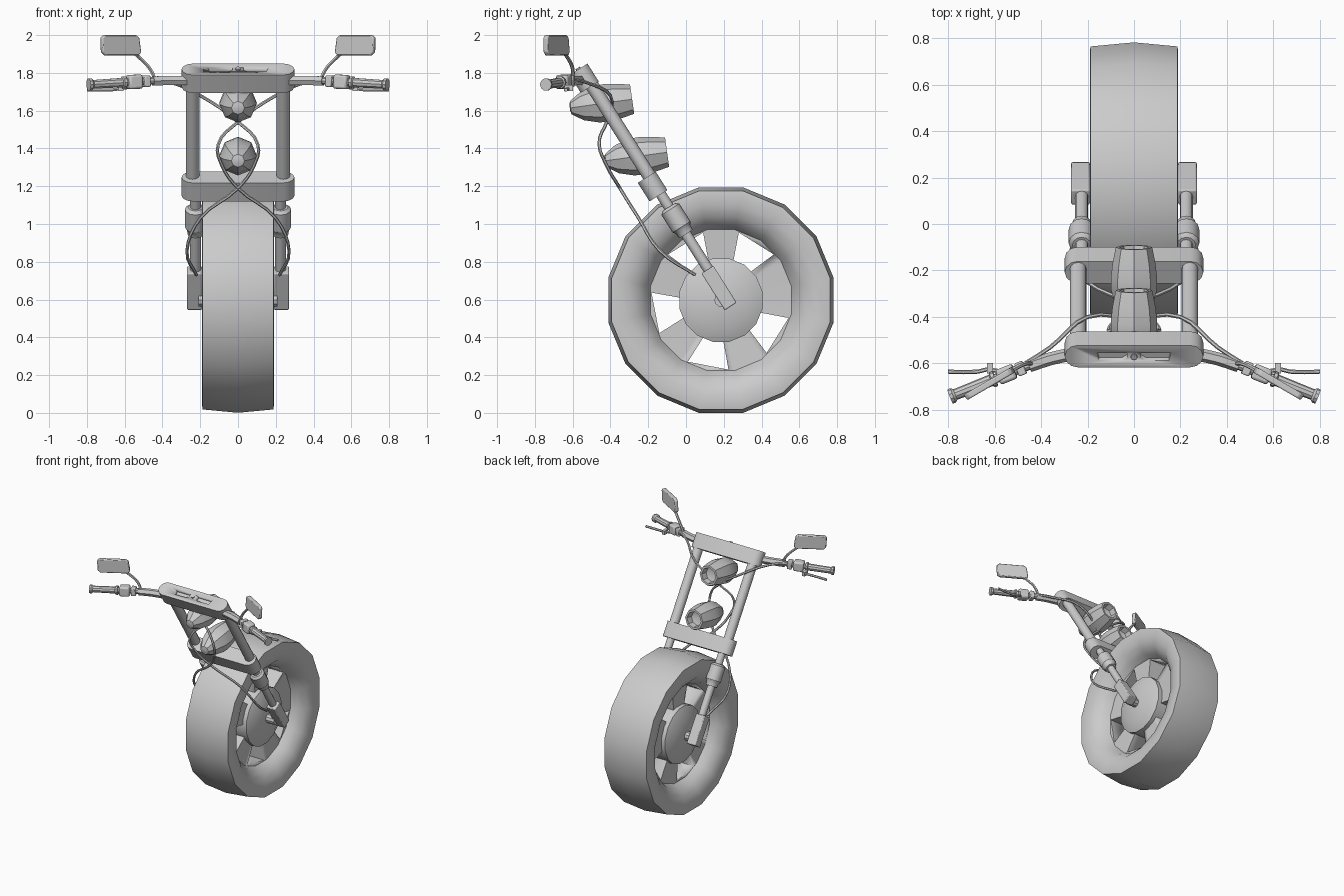
import bpy, bmesh, math
from math import sin, cos, pi, radians
from mathutils import Matrix, Vector

if "Cube" in bpy.data.objects:
    bpy.data.objects.remove(bpy.data.objects["Cube"])


def finish(name, bm, matrix=None, mirror=False, bevel=0):
    bmesh.ops.remove_doubles(bm, verts=bm.verts, dist=1e-5)
    bmesh.ops.recalc_face_normals(bm, faces=bm.faces)
    if matrix:
        bm.transform(matrix)
    me = bpy.data.meshes.new(name)
    bm.to_mesh(me)
    bm.free()
    ob = bpy.data.objects.new(name, me)
    bpy.context.collection.objects.link(ob)
    decorate(ob, mirror, bevel)
    return ob


def decorate(ob, mirror=False, bevel=0):
    activate(ob)
    bpy.ops.object.shade_smooth_by_angle(angle=radians(35))
    if bevel:
        b = ob.modifiers.new("bevel", 'BEVEL')
        b.width, b.segments = bevel, 2
    if mirror:
        ob.modifiers.new("mirror", 'MIRROR')


def activate(ob):
    bpy.ops.object.select_all(action='DESELECT')
    ob.select_set(True)
    bpy.context.view_layer.objects.active = ob


def lathe(name, profile, sides, matrix, closed=False, phase=0.0, mirror=False):
    """Revolve (radius, height) points round local z."""
    bm = bmesh.new()
    rings = [[bm.verts.new((r * cos((i + phase) * 2 * pi / sides),
                            r * sin((i + phase) * 2 * pi / sides), h))
              for i in range(sides)] for r, h in profile]
    pairs = list(zip(rings, rings[1:])) + ([(rings[-1], rings[0])] if closed else [])
    for a, b in pairs:
        for i in range(sides):
            j = (i + 1) % sides
            bm.faces.new((a[i], a[j], b[j], b[i]))
    return finish(name, bm, matrix, mirror)


def prism(name, outline, z0, z1, matrix, mirror=False, bevel=0):
    bm = bmesh.new()
    lo = [bm.verts.new((x, y, z0)) for x, y in outline]
    hi = [bm.verts.new((x, y, z1)) for x, y in outline]
    bm.faces.new(lo)
    bm.faces.new(hi)
    for i in range(len(lo)):
        j = (i + 1) % len(lo)
        bm.faces.new((lo[i], lo[j], hi[j], hi[i]))
    return finish(name, bm, matrix, mirror, bevel)


def rect(cx, cy, w, h):
    return [(cx - w/2, cy - h/2), (cx + w/2, cy - h/2), (cx + w/2, cy + h/2), (cx - w/2, cy + h/2)]


def tube(name, points, radius, res=2, mirror=True):
    cu = bpy.data.curves.new(name, 'CURVE')
    cu.dimensions = '3D'
    cu.bevel_depth, cu.bevel_resolution = radius, 1
    cu.resolution_u, cu.use_fill_caps = res, True
    sp = cu.splines.new('BEZIER')
    sp.bezier_points.add(len(points) - 1)
    for bp, p in zip(sp.bezier_points, points):
        bp.co = p
        bp.handle_left_type = bp.handle_right_type = 'AUTO'
    ob = bpy.data.objects.new(name, cu)
    bpy.context.collection.objects.link(ob)
    activate(ob)
    bpy.ops.object.convert(target='MESH')
    ob = bpy.context.object
    decorate(ob, mirror)
    return ob


def along(p, q):
    """Frame at p with local z pointing to q."""
    d = Vector(q) - Vector(p)
    return Matrix.Translation(p) @ d.to_track_quat('Z', 'Y').to_matrix().to_4x4()


def cut(ob, cutter):
    activate(ob)
    m = ob.modifiers.new("cut", 'BOOLEAN')
    m.operation, m.object, m.solver = 'DIFFERENCE', cutter, 'EXACT'
    bpy.ops.object.modifier_apply(modifier=m.name)
    bpy.data.objects.remove(cutter)


def rod(r, z0, z1):
    return [(0, z0), (r, z0), (r, z1), (0, z1)]


# Wheel: crowned tyre, dished disc, five windows (local z runs along world x)
W = Matrix.Translation((0, 0.185, 0.597)) @ Matrix(
    ((0, 0, 1, 0), (1, 0, 0, 0), (0, 1, 0, 0), (0, 0, 0, 1)))
half = [(0.590, 0.187), (0.57, 0.19), (0.51, 0.187), (0.45, 0.165), (0.405, 0.12), (0.38, 0.075), (0.18, 0.065)]
profile = [(0.608, 0)] + half + [(r, -h) for r, h in reversed(half)]
wheel = lathe("wheel", profile, 16, W, closed=True, phase=0.5)
for deg in (191, 259, 328, 58, 122):
    a = radians(deg)
    pts = [(r * cos(a + t), r * sin(a + t)) for r, t in
           ((0.2, -0.24), (0.37, -0.30), (0.37, 0.30), (0.2, 0.24))]
    cut(wheel, prism("window_cutter", pts, -0.3, 0.3, W))
lathe("hub", [(0, -0.14), (0.15, -0.135), (0.225, -0.10), (0.225, 0.10), (0.15, 0.135), (0, 0.14)],
      16, W, phase=0.5)
lathe("axle", rod(0.035, -0.21, 0.21), 10, W)

# Fork frame: local z runs up the raked fork
F = Matrix.Translation((0, -0.16, 1.2)) @ Matrix.Rotation(radians(32.3), 4, 'X')


def leg(x):
    return F @ Matrix.Translation((x, 0, 0))


lathe("upper_fork_tube", rod(0.036, -0.05, 0.66), 12, leg(0.24), mirror=True)
lathe("lower_fork_tube", rod(0.028, -0.62, 0.0), 12, leg(0.225), mirror=True)
lathe("fork_sleeve", [(0, -0.30), (0.042, -0.30), (0.045, -0.27), (0.056, -0.255), (0.056, -0.145),
                      (0.04, -0.13), (0, -0.13)], 12, leg(0.225), mirror=True)
prism("axle_holder", rect(0.23, -0.005, 0.08, 0.075), -0.75, -0.52, F, mirror=True, bevel=0.006)

# Fork clamps with rounded ends
R = 0.056
stadium = [(s * (0.242 + R * cos(t * pi / 6)), s * R * sin(t * pi / 6))
           for s in (1, -1) for t in range(-3, 4)]
D = F @ Matrix.Translation((0, -0.015, 0))
prism("lower_clamp", stadium, -0.05, 0.066, D)
top_clamp = prism("top_clamp", stadium, 0.63, 0.742, D)
for s in (1, -1):
    slot = [(s * x, y) for x, y in ((0.03, -0.008), (0.05, -0.022), (0.15, -0.022), (0.16, 0.018), (0.03, 0.018))]
    cut(top_clamp, prism("slot_cutter", slot, 0.715, 0.8, D))
lathe("clamp_bolt", rod(0.014, 0.70, 0.75), 8, D)

# Twin headlights, open end towards +y
lamp = [(0, -0.005), (0.015, -0.005), (0.035, 0.0), (0.075, 0.06), (0.098, 0.14), (0.1, 0.19), (0.092, 0.26),
        (0.078, 0.328), (0.062, 0.328), (0.055, 0.28), (0, 0.26)]
for name, p, q in (("upper_headlight", (0, -0.61, 1.615), (0, -0.29, 1.66)),
                   ("lower_headlight", (0, -0.425, 1.335), (0, -0.10, 1.38))):
    lathe(name, lamp, 8, along(p, q))

# Handlebar, grips and switch housings
tube("handlebar", [(0.27, -0.56, 1.76), (0.36, -0.58, 1.76), (0.45, -0.61, 1.757)], 0.028)
G = along((0.42, -0.595, 1.76), (0.79, -0.742, 1.738))
lathe("bar_core", rod(0.02, -0.01, 0.39), 10, G, mirror=True)
lathe("grip", [(0, 0.19), (0.034, 0.19), (0.034, 0.205), (0.026, 0.21), (0.024, 0.375), (0.033, 0.385),
               (0.033, 0.40), (0, 0.40)], 10, G, mirror=True)
prism("switch_housing", rect(0, 0, 0.068, 0.075), 0.10, 0.178, G, mirror=True, bevel=0.012)
prism("lever_clamp", rect(0, 0, 0.06, 0.06), 0.055, 0.09, G, mirror=True, bevel=0.006)
tube("lever", [(0.50, -0.625, 1.745), (0.57, -0.635, 1.725), (0.63, -0.625, 1.715),
               (0.67, -0.635, 1.71), (0.80, -0.635, 1.71)], 0.009)
prism("lever_pivot", rect(0.62, -0.62, 0.025, 0.045), 1.705, 1.735, None, mirror=True)

# Mirrors on bent stems
tube("mirror_stem", [(0.44, -0.60, 1.77), (0.465, -0.60, 1.82), (0.51, -0.62, 1.87), (0.58, -0.665, 1.93)],
     0.01, res=3)
M = Matrix(((0.86, 0, -0.5, 0.62), (-0.5, 0, -0.86, -0.685), (0, 1, 0, 1.945), (0, 0, 0, 1)))
head = [(-0.105, -0.053), (0.10, -0.053), (0.118, -0.035), (0.122, 0.04), (0.105, 0.055),
        (-0.09, 0.055), (-0.108, 0.04), (-0.12, -0.035)]
prism("mirror_head", head, -0.014, 0.014, M, mirror=True, bevel=0.006)

# Control cables crossing between the lights
tube("cable", [(0.50, -0.62, 1.77), (0.36, -0.53, 1.75), (0.2, -0.40, 1.68), (0, -0.42, 1.54),
               (-0.105, -0.46, 1.42), (-0.085, -0.42, 1.31), (0, -0.35, 1.19), (0.2, -0.25, 1.03),
               (0.27, -0.14, 0.86), (0.22, 0.05, 0.73)], 0.009, res=4)
